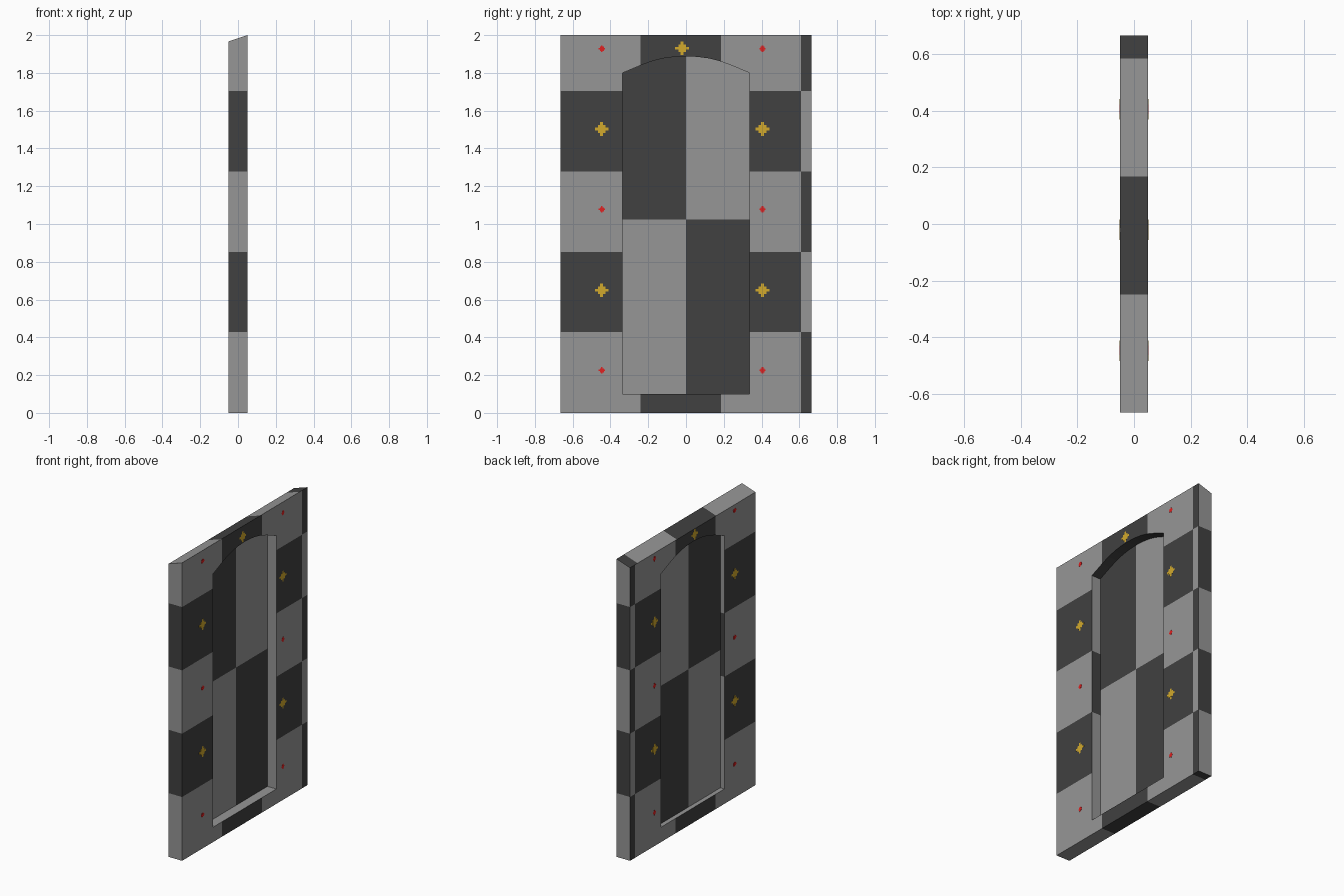
import bpy, bmesh
from mathutils import Vector

if "Cube" in bpy.data.objects:
    bpy.data.objects.remove(bpy.data.objects["Cube"])


def material(name, rgb):
    m = bpy.data.materials.new(name)
    m.diffuse_color = (*rgb, 1)
    m.use_nodes = True
    m.node_tree.nodes["Principled BSDF"].inputs["Base Color"].default_value = m.diffuse_color
    return m


LIGHT = material("light grey", (0.305, 0.305, 0.305))
DARK = material("dark grey", (0.052, 0.052, 0.052))
GOLD = material("gold", (0.65, 0.40, 0.025))
RED = material("red", (0.75, 0.015, 0.015))

HX, HY, TOP, TILE = 0.05, 0.665, 2.0, 0.425
PANEL_X = -0.018
# arched opening outline (y, z)
half = [(0.335, 1.80), (0.24, 1.84), (0.18, 1.862), (0.12, 1.877), (0.06, 1.885)]
ARCH = [(-0.335, 0.1), (0.335, 0.1)] + half + [(0, 1.888)] + [(-y, z) for y, z in reversed(half)]


def make_object(name, bm, mats):
    me = bpy.data.meshes.new(name)
    bm.to_mesh(me)
    bm.free()
    for m in mats:
        me.materials.append(m)
    ob = bpy.data.objects.new(name, me)
    bpy.context.collection.objects.link(ob)
    return ob


def prism(outline, x0, x1):
    bm = bmesh.new()
    f = bm.faces.new([bm.verts.new((x0, y, z)) for y, z in outline])
    ext = bmesh.ops.extrude_face_region(bm, geom=[f])["geom"]
    bmesh.ops.translate(bm, vec=(x1 - x0, 0, 0),
                        verts=[v for v in ext if isinstance(v, bmesh.types.BMVert)])
    bmesh.ops.recalc_face_normals(bm, faces=bm.faces)
    return bm


def cut(bm, co, no, rule=lambda f: True):
    fs = [f for f in bm.faces if rule(f)]
    es = list({e for f in fs for e in f.edges})
    vs = list({v for f in fs for v in f.verts})
    bmesh.ops.bisect_plane(bm, geom=vs + es + fs, plane_co=co, plane_no=no, dist=1e-5)
    bm.normal_update()


# frame: slab with sloping top, opening cut through it
slab = prism([(-HY, 0), (HY, 0), (HY, TOP), (-HY, TOP)], -HX, HX)
for v in slab.verts:
    if v.co.z > 1 and v.co.x < 0:
        v.co.z = 1.967
frame = make_object("door_frame", slab, [LIGHT, DARK])
cutter = make_object("opening_cutter", prism(ARCH, -0.2, 0.2), [LIGHT])
cutter.hide_render = True
mod = frame.modifiers.new("opening", "BOOLEAN")
mod.object, mod.operation, mod.solver = cutter, "DIFFERENCE", "EXACT"
bpy.context.view_layer.update()
dg = bpy.context.evaluated_depsgraph_get()
cut_mesh = bpy.data.meshes.new_from_object(frame.evaluated_get(dg))
frame.modifiers.clear()
bpy.data.objects.remove(cutter)


# checker tiles on the frame
def is_top(f):
    return f.normal.z > 0.8 and f.calc_center_median().z > 1


bm = bmesh.new()
bm.from_mesh(cut_mesh)
bm.normal_update()
for i in range(1, 4):
    cut(bm, (0, -HY + i * TILE, 0), (0, 1, 0), lambda f: not is_top(f))
    cut(bm, (0, -HY + i * 0.4165, 0), (0, 1, 0), is_top)
for i in range(1, 5):
    cut(bm, (0, 0, 0.003 + i * TILE), (0, 0, 1))
for f in bm.faces:
    c, n = f.calc_center_median_weighted(), f.normal
    row = int((c.z - 0.003) / TILE)
    col = int((c.y + HY) / TILE)
    if abs(n.x) > 0.8:                        # broad faces
        f.material_index = (row + col) % 2
    elif abs(n.y) > 0.8:
        if abs(c.y) > 0.5:                    # outer edges
            f.material_index = row % 2
        else:                                 # opening sides
            f.material_index = int(c.y < 0 and row == 2)
    elif n.z > 0.8:                           # top edge and sill
        f.material_index = int((c.y + HY) / 0.4165) % 2 if c.z > 1 else 0
    else:                                     # underside and arch soffit
        f.material_index = col % 2 if c.z < 0.05 else 1
bm.to_mesh(frame.data)
bm.free()

# recessed door panel in four quarters
bm = prism(ARCH, PANEL_X - 0.002, PANEL_X + 0.002)
cut(bm, (0, 0, 0), (0, 1, 0))
cut(bm, (0, 0, 1.025), (0, 0, 1))
for f in bm.faces:
    c = f.calc_center_median()
    f.material_index = int((c.y < 0) == (c.z > 1.025))
make_object("door_panel", bm, [LIGHT, DARK])


# small cross marks in the tile centres, on both broad faces
def marks(name, mat, centres, arm, thin, core):
    bm = bmesh.new()
    for y, z in centres:
        for s in (-1, 1):
            for k, (a, b) in enumerate([(arm, thin), (thin, arm), (core, core)]):
                vs = bmesh.ops.create_cube(bm, size=1)["verts"]
                for v in vs:
                    v.co = Vector((s * HX + v.co.x * (0.001 + k * 0.0004),
                                   y + v.co.y * 2 * a, z + v.co.z * 2 * b))
    make_object(name, bm, [mat])


gold = [(y, z) for y in (-0.447, 0.405) for z in (0.65, 1.503)] + [(-0.021, 1.93)]
red = [(y, z) for y in (-0.445, 0.405) for z in (0.225, 1.077, 1.928)]
marks("gold_marks", GOLD, gold, 0.036, 0.007, 0.02)
marks("red_marks", RED, red, 0.017, 0.004, 0.011)
